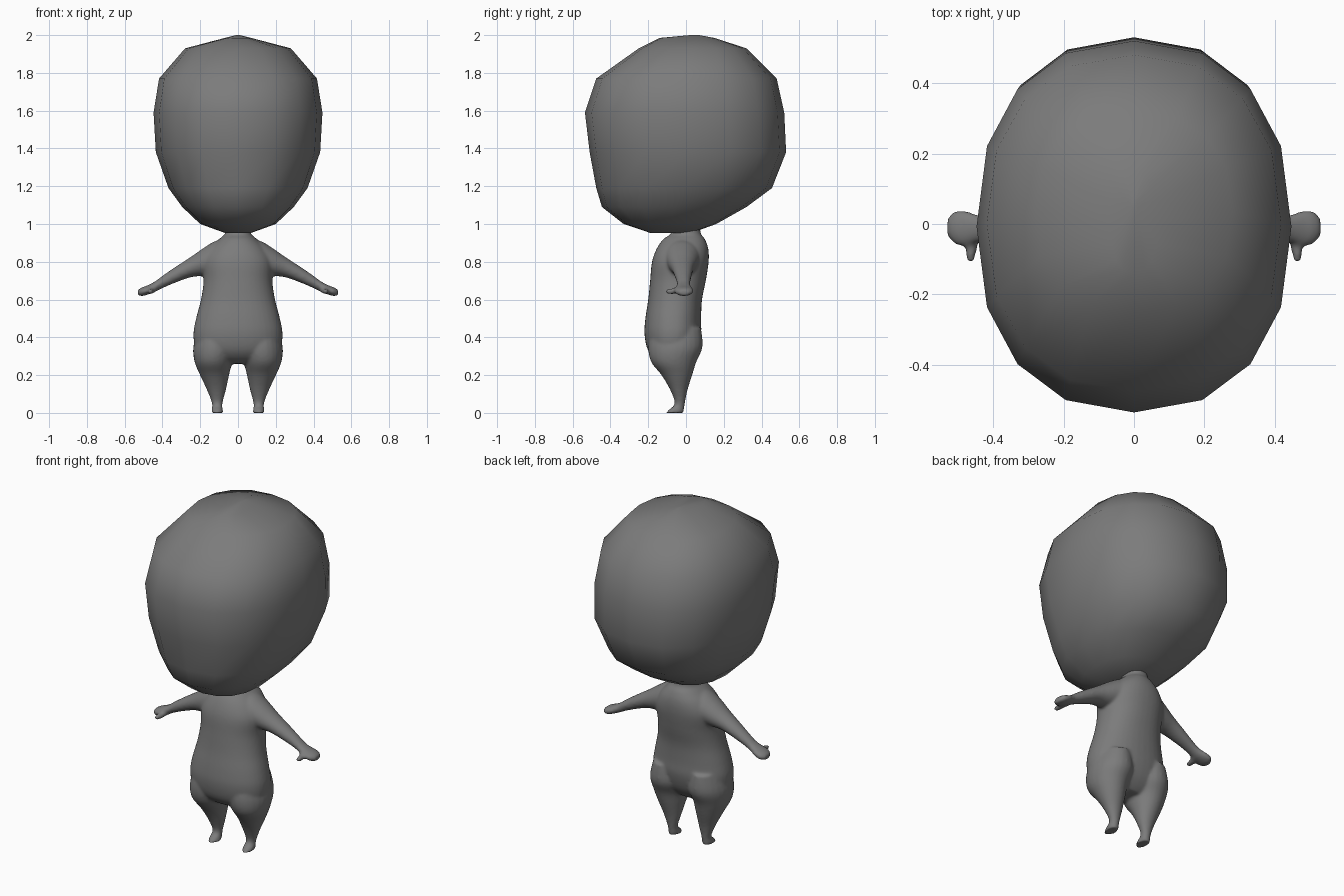
import bpy, bmesh, math
from mathutils import Vector

if "Cube" in bpy.data.objects:
    bpy.data.objects.remove(bpy.data.objects["Cube"])

grey = bpy.data.materials.new("plain grey")
grey.diffuse_color = (0.2, 0.2, 0.2, 1)
grey.use_nodes = True
grey.node_tree.nodes["Principled BSDF"].inputs["Base Color"].default_value = grey.diffuse_color

AXES = {"z": lambda t, a, b: (a, b, t),
        "x": lambda t, a, b: (t, a, b),
        "y": lambda t, a, b: (a, t, b)}


def refine(rings, steps):
    """Catmull-Rom interpolation between rings."""
    out = []
    for i in range(len(rings) - 1):
        p = [Vector(rings[min(max(k, 0), len(rings) - 1)]) for k in (i - 1, i, i + 1, i + 2)]
        for s in range(steps):
            t = s / steps
            out.append(0.5 * (2 * p[1] + (p[2] - p[0]) * t
                              + (2 * p[0] - 5 * p[1] + 4 * p[2] - p[3]) * t * t
                              + (3 * p[1] - p[0] - 3 * p[2] + p[3]) * t ** 3))
    return out + [Vector(rings[-1])]


def loft(bm, axis, rings, sides=24, power=2.0, steps=4, side=1):
    """Closed tube; each ring is (position, centre a, radius a, centre b, radius b)."""
    loops = []
    for t, ca, ra, cb, rb in (refine(rings, steps) if steps > 1 else rings):
        loop = []
        for k in range(sides):
            ang = 2 * math.pi * k / sides
            c, s = math.cos(ang), math.sin(ang)
            a = ca + ra * math.copysign(abs(c) ** (2 / power), c)
            b = cb + rb * math.copysign(abs(s) ** (2 / power), s)
            x, y, z = AXES[axis](t, a, b)
            loop.append(bm.verts.new((x * side, y, z)))
        loops.append(loop)
    for lo, hi in zip(loops, loops[1:]):
        for k in range(sides):
            j = (k + 1) % sides
            bm.faces.new((lo[k], lo[j], hi[j], hi[k]))
    for loop, centre in ((loops[0], rings[0]), (loops[-1], rings[-1])):
        x, y, z = AXES[axis](centre[0], centre[1], centre[3])
        tip = bm.verts.new((x * side, y, z))
        for k in range(sides):
            bm.faces.new((loop[k], loop[(k + 1) % sides], tip))


def finish(bm, name):
    bmesh.ops.remove_doubles(bm, verts=bm.verts, dist=1e-5)
    bmesh.ops.recalc_face_normals(bm, faces=bm.faces)
    mesh = bpy.data.meshes.new(name)
    bm.to_mesh(mesh)
    bm.free()
    mesh.materials.append(grey)
    mesh.shade_smooth()
    obj = bpy.data.objects.new(name, mesh)
    bpy.context.collection.objects.link(obj)
    return obj


def span(z, w, y0, y1, x=0.0):
    return (z, x, w, (y0 + y1) / 2, (y1 - y0) / 2)


# Head: coarse faceted egg, smooth shaded
bm = bmesh.new()
loft(bm, "z", [span(0.953, 0.07, -0.19, 0.03), span(1.0, 0.2, -0.33, 0.16),
               span(1.09, 0.295, -0.445, 0.32), span(1.19, 0.368, -0.475, 0.455),
               span(1.38, 0.435, -0.51, 0.53), span(1.59, 0.447, -0.535, 0.52),
               span(1.77, 0.418, -0.475, 0.48), span(1.93, 0.28, -0.25, 0.32),
               span(1.985, 0.07, -0.14, 0.15), span(2.0, 0.01, 0.02, 0.07)],
     sides=16, power=2.3, steps=1)
finish(bm, "head")

# Body: overlapping tubes fused into one smooth skin
bm = bmesh.new()
loft(bm, "z", [span(0.26, 0.09, -0.12, 0.0), span(0.29, 0.18, -0.17, 0.03),
               span(0.34, 0.225, -0.205, 0.06), span(0.42, 0.236, -0.22, 0.08),
               span(0.5, 0.222, -0.215, 0.08), span(0.6, 0.196, -0.2, 0.085),
               span(0.7, 0.182, -0.19, 0.105), span(0.8, 0.185, -0.18, 0.12),
               span(0.87, 0.15, -0.155, 0.118), span(0.92, 0.1, -0.12, 0.1),
               span(0.95, 0.068, -0.08, 0.078), span(1.0, 0.065, -0.075, 0.075)],
     sides=40, power=2.2)
for side in (1, -1):
    # Leg with small foot
    loft(bm, "z", [span(0.0, 0.032, -0.107, -0.013, 0.11), span(0.018, 0.03, -0.09, -0.01, 0.11),
                   span(0.05, 0.028, -0.06, -0.006, 0.11), span(0.12, 0.05, -0.083, 0.008, 0.114),
                   span(0.2, 0.077, -0.13, 0.033, 0.124), span(0.27, 0.1, -0.185, 0.055, 0.13),
                   span(0.35, 0.115, -0.2, 0.088, 0.122), span(0.45, 0.09, -0.18, 0.08, 0.12)],
         side=side)
    # Arm and flat hand
    loft(bm, "x", [(0.04, -0.02, 0.1, 0.83, 0.1), (0.12, -0.02, 0.095, 0.82, 0.09),
                   (0.18, -0.02, 0.08, 0.80, 0.075), (0.25, -0.018, 0.06, 0.772, 0.054),
                   (0.33, -0.015, 0.046, 0.732, 0.042), (0.4, -0.013, 0.036, 0.693, 0.033),
                   (0.44, -0.013, 0.038, 0.668, 0.028), (0.48, -0.012, 0.051, 0.65, 0.025),
                   (0.51, -0.01, 0.047, 0.641, 0.023), (0.53, -0.01, 0.025, 0.637, 0.014)],
         side=side)
    # Thumb
    loft(bm, "y", [(-0.108, 0.462, 0.009, 0.644, 0.009), (-0.09, 0.464, 0.015, 0.643, 0.014),
                   (-0.06, 0.46, 0.018, 0.645, 0.016), (-0.02, 0.45, 0.022, 0.655, 0.018)],
         sides=12, side=side)
body = finish(bm, "body")
remesh = body.modifiers.new("fuse", "REMESH")
remesh.mode = "VOXEL"
remesh.voxel_size = 0.008
remesh.use_smooth_shade = True
soften = body.modifiers.new("soften", "SMOOTH")
soften.factor = 0.5
soften.iterations = 8
